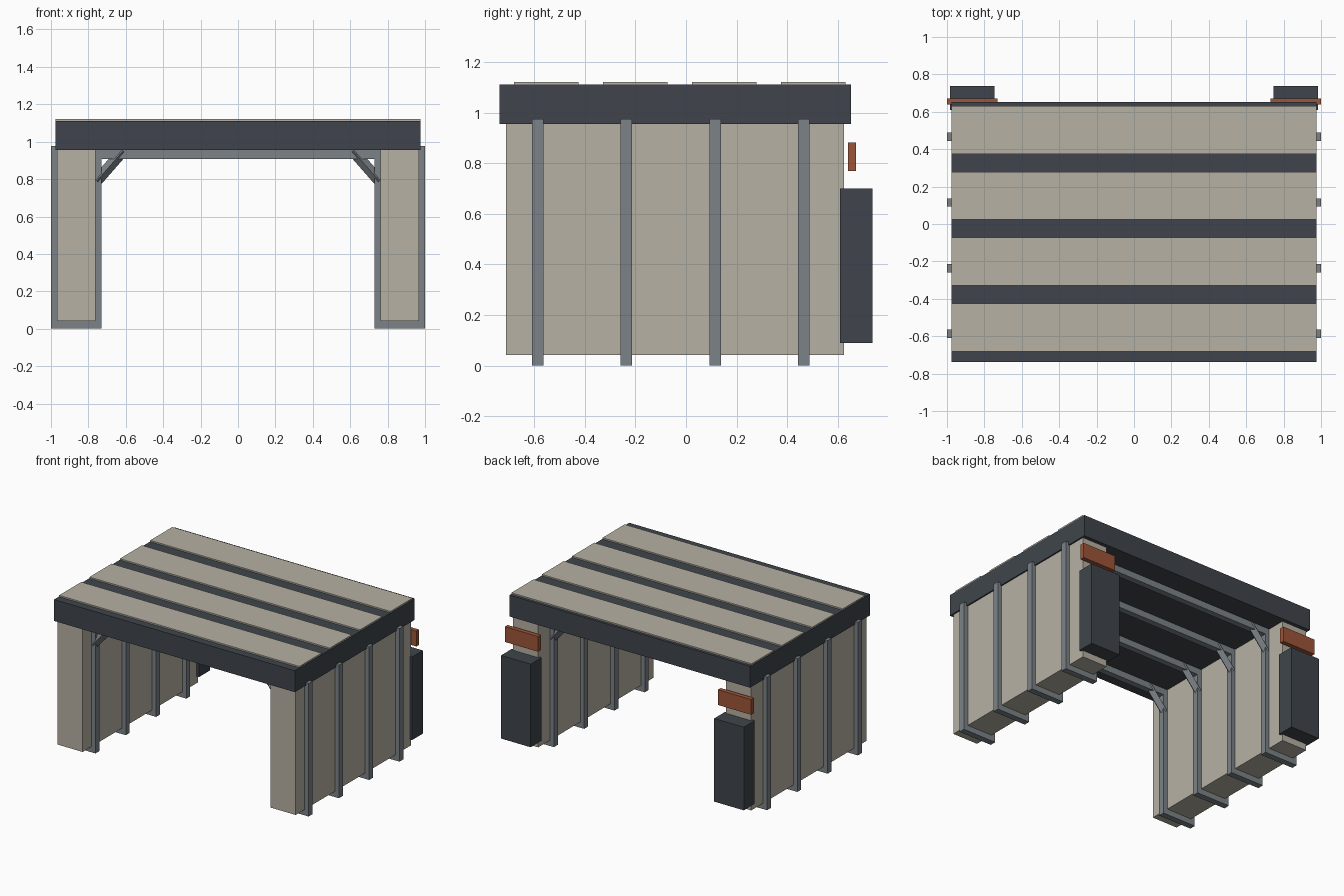
import bpy, math
from mathutils import Vector, Matrix

if "Cube" in bpy.data.objects:
    bpy.data.objects.remove(bpy.data.objects["Cube"])


def material(name, color):
    m = bpy.data.materials.new(name)
    m.diffuse_color = (*color, 1)
    m.use_nodes = True
    m.node_tree.nodes["Principled BSDF"].inputs["Base Color"].default_value = m.diffuse_color
    return m


PANEL = material("panel_beige", (0.47, 0.44, 0.37))
DARK = material("dark_cladding", (0.05, 0.06, 0.072))
STEEL = material("steel_grey", (0.20, 0.225, 0.245))
RUST = material("rust_orange", (0.34, 0.09, 0.04))


def box(name, x, y, z, mat):
    """Box from (min, max) ranges on each axis."""
    r = [sorted(a) for a in (x, y, z)]
    bpy.ops.mesh.primitive_cube_add(size=1)
    ob = bpy.context.object
    ob.name = name
    centre = Vector([(a + b) / 2 for a, b in r])
    size = [b - a for a, b in r]
    ob.data.transform(Matrix.Diagonal((*size, 1)))
    ob.location = centre
    ob.data.materials.append(mat)
    return ob


def strut(name, a, b, width, mat):
    """Square bar between two points, turned edge-on."""
    a, b = Vector(a), Vector(b)
    ob = box(name, (-width / 2, width / 2), (-width / 2, width / 2),
             (-(b - a).length / 2, (b - a).length / 2), mat)
    ob.location = (a + b) / 2
    ob.rotation_mode = 'QUATERNION'
    spin = Matrix.Rotation(math.pi / 4, 3, 'Z').to_quaternion()
    ob.rotation_quaternion = (b - a).to_track_quat('Z', 'Y') @ spin
    return ob


# Roof slab and its raised panels
box("roof", (-0.977, 0.977), (-0.737, 0.652), (0.955, 1.112), DARK)
for i in range(4):
    y = -0.553 + 0.352 * i
    box("roof_panel", (-0.975, 0.975), (y - 0.128, y + 0.128), (1.10, 1.122), PANEL)

# Side walls with the rear cabinets and marker bars
for s, side in ((-1, "left"), (1, "right")):
    box(side + "_wall", (s * 0.762, s * 0.967), (-0.713, 0.625), (0.042, 0.96), PANEL)
    box(side + "_rear_cabinet", (s * 0.745, s * 0.985), (0.61, 0.737), (0.09, 0.70), DARK)
    box(side + "_rear_bar", (s * 0.73, s * 1.0), (0.64, 0.672), (0.77, 0.882), RUST)

# Portal frames: posts, foot bars, roof beams and corner braces
W = 0.045
for i in range(4):
    y = -0.587 + 0.351 * i
    yr = (y - W / 2, y + W / 2)
    box("roof_beam", (-0.76, 0.76), yr, (0.907, 0.957), STEEL)
    for s, side in ((-1, "left"), (1, "right")):
        box(side + "_outer_post", (s * 0.955, s * 1.0), yr, (0, 0.976), STEEL)
        box(side + "_inner_post", (s * 0.73, s * 0.775), yr, (0, 0.976), STEEL)
        box(side + "_foot_bar", (s * 0.73, s * 1.0), yr, (0, 0.044), STEEL)
        strut(side + "_brace", (s * 0.755, y, 0.79), (s * 0.615, y, 0.95), 0.042, STEEL)
